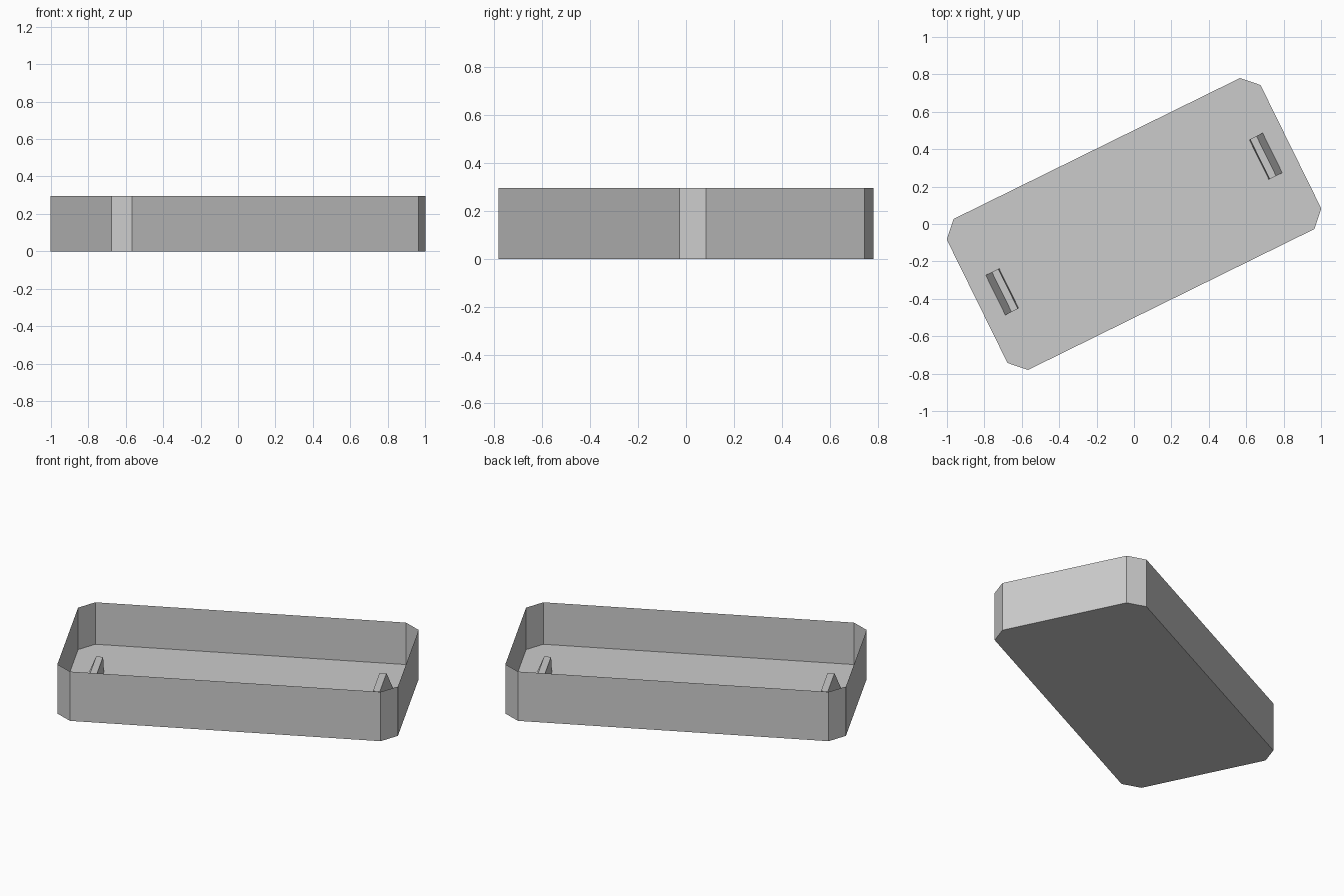
import bpy
import bmesh
import math
from mathutils import Matrix

if "Cube" in bpy.data.objects:
    bpy.data.objects.remove(bpy.data.objects["Cube"])

HALF_L, HALF_W, CUT = 0.935, 0.45, 0.082
HEIGHT, FLOOR = 0.295, 0.044
TURN = Matrix.Rotation(math.radians(26.2), 4, 'Z')


def finish(name, bm):
    bm.transform(TURN)
    mesh = bpy.data.meshes.new(name)
    bm.to_mesh(mesh)
    bm.free()
    bpy.context.collection.objects.link(bpy.data.objects.new(name, mesh))


def add_ring(bm, z):
    """Rectangle with cut corners, counter-clockwise."""
    a, b = HALF_L - CUT, HALF_W - CUT
    pts = [(HALF_L, -b), (HALF_L, b), (a, HALF_W), (-a, HALF_W),
           (-HALF_L, b), (-HALF_L, -b), (-a, -HALF_W), (a, -HALF_W)]
    return [bm.verts.new((x, y, z)) for x, y in pts]


def bridge(bm, low, high):
    n = len(low)
    for i in range(n):
        j = (i + 1) % n
        bm.faces.new((low[i], low[j], high[j], high[i]))


# Tray: underside, thin walls and raised inner floor
bm = bmesh.new()
base, floor, rim = (add_ring(bm, z) for z in (0, FLOOR, HEIGHT))
bm.faces.new(base[::-1])
bm.faces.new(floor)
bridge(bm, base, floor)
bridge(bm, floor, rim)
finish("tray", bm)

# Catches: flat top, upright inner side, sloped outer side
TOP = FLOOR + 0.09
profile = [(0.752, FLOOR), (0.832, FLOOR), (0.795, TOP), (0.757, TOP)]
for name, angle in (("right_catch", 0), ("left_catch", math.pi)):
    bm = bmesh.new()
    near = [bm.verts.new((x, -0.105, z)) for x, z in profile]
    far = [bm.verts.new((x, 0.133, z)) for x, z in profile]
    bm.faces.new(near)
    bm.faces.new(far[::-1])
    bridge(bm, near, far)
    bmesh.ops.recalc_face_normals(bm, faces=bm.faces)
    bm.transform(Matrix.Rotation(angle, 4, 'Z'))
    finish(name, bm)
